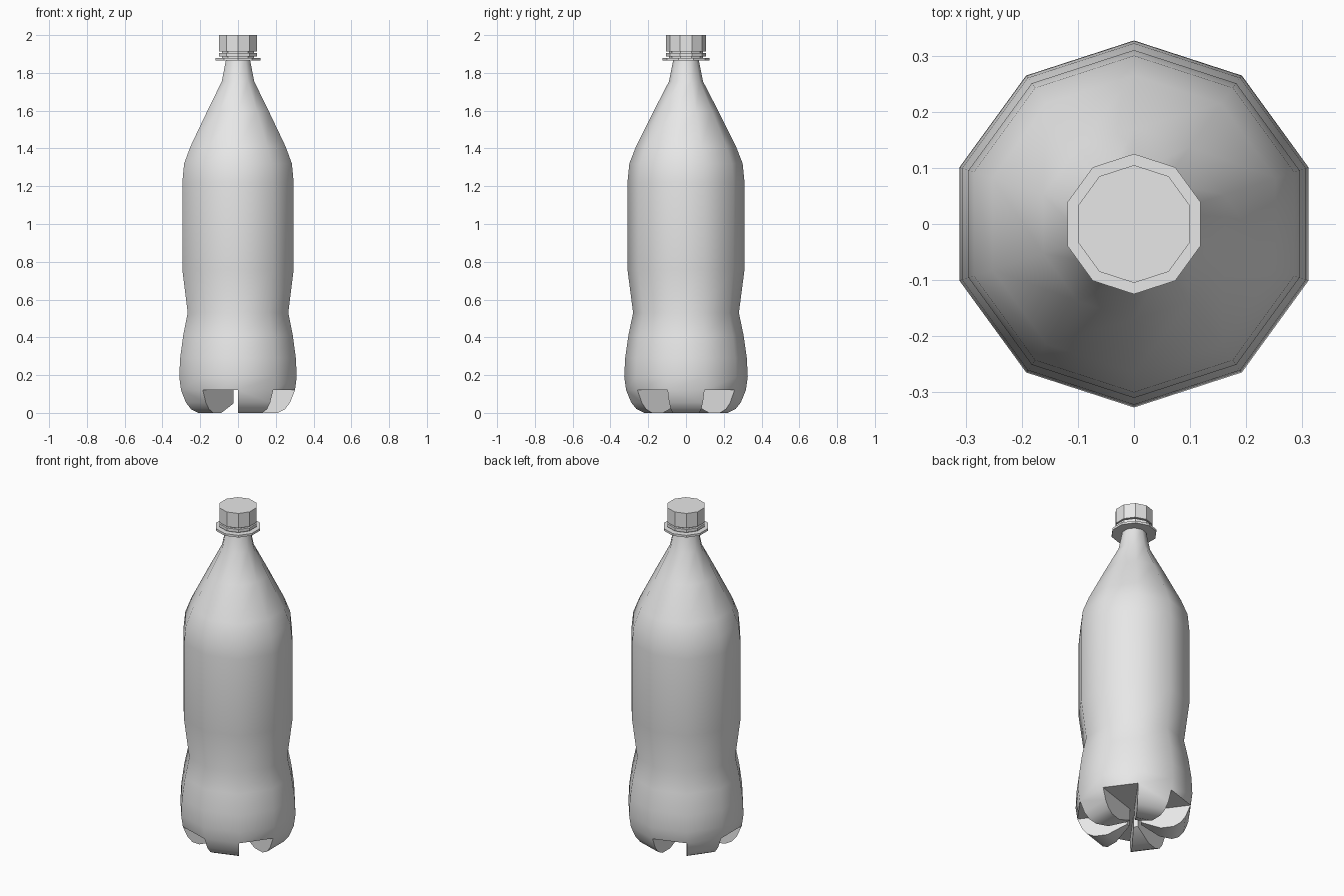
import bpy
import bmesh
from math import sin, cos, pi, radians

if "Cube" in bpy.data.objects:
    bpy.data.objects.remove(bpy.data.objects["Cube"], do_unlink=True)

SIDES = 10

grey = bpy.data.materials.new("light_grey_plastic")
grey.use_nodes = True
colour = (0.8, 0.8, 0.8, 1.0)
grey.diffuse_color = colour
grey.node_tree.nodes["Principled BSDF"].inputs["Base Color"].default_value = colour


def point(bm, r, z, i):
    """Vertex at one of the ten corners, with a corner on the y axis."""
    a = pi / 2 + 2 * pi * i / SIDES
    return bm.verts.new((r * cos(a), r * sin(a), z))


def rings(bm, profile):
    """Stack of ten-sided rings joined by quads, from bottom to top."""
    loops = [[point(bm, r, z, i) for i in range(SIDES)] for r, z in profile]
    for low, high in zip(loops, loops[1:]):
        for i in range(SIDES):
            j = (i + 1) % SIDES
            bm.faces.new((low[i], low[j], high[j], high[i]))
    return loops


def finish(bm, name, angle):
    bmesh.ops.recalc_face_normals(bm, faces=bm.faces)
    mesh = bpy.data.meshes.new(name)
    bm.to_mesh(mesh)
    bm.free()
    mesh.materials.append(grey)
    ob = bpy.data.objects.new(name, mesh)
    bpy.context.collection.objects.link(ob)
    bpy.ops.object.select_all(action="DESELECT")
    ob.select_set(True)
    bpy.context.view_layer.objects.active = ob
    bpy.ops.object.shade_smooth_by_angle(angle=radians(angle))
    return ob


def turned(name, profile):
    bm = bmesh.new()
    loops = rings(bm, profile)
    bm.faces.new(loops[0])
    bm.faces.new(loops[-1])
    return finish(bm, name, 30)


# Bottle body: waisted wall, shoulder and tapering neck
body_profile = [
    (0.317, 0.12), (0.327, 0.19), (0.322, 0.29), (0.305, 0.41), (0.28, 0.53),
    (0.31, 0.76), (0.31, 1.22), (0.30, 1.32), (0.265, 1.41), (0.17, 1.6),
    (0.09, 1.755), (0.067, 1.87),
]
bm = bmesh.new()
loops = rings(bm, body_profile)
rim = loops[0]
bm.faces.new(loops[-1])

# Recessed underside hub, with a foot under every second side
hub = [point(bm, 0.04, 0.12, i) for i in range(SIDES)]
bm.faces.new(hub)
foot_section = [(0.29, 0.055), (0.262, 0.02), (0.222, 0.0), (0.15, 0.0), (0.04, 0.05)]
for i in range(SIDES):
    j = (i + 1) % SIDES
    if i % 2 == 0:
        # Gap between two feet
        bm.faces.new((rim[i], rim[j], hub[j], hub[i]))
    else:
        # Wedge foot: curved sole between two flat walls
        a, b = ([rim[k]] + [point(bm, r, z, k) for r, z in foot_section] + [hub[k]]
                for k in (i, j))
        for n in range(len(a) - 1):
            bm.faces.new((a[n], a[n + 1], b[n + 1], b[n]))
        bm.faces.new(a)
        bm.faces.new(b)
finish(bm, "bottle_body", 42)

# Closure: neck flange, thread core, tamper band and cap
turned("neck_flange", [(0.125, 1.865), (0.125, 1.878)])
turned("neck_core", [(0.09, 1.87), (0.09, 1.93)])
turned("tamper_band", [(0.105, 1.886), (0.105, 1.904)])
turned("screw_cap", [(0.105, 1.912), (0.105, 2.0)])
